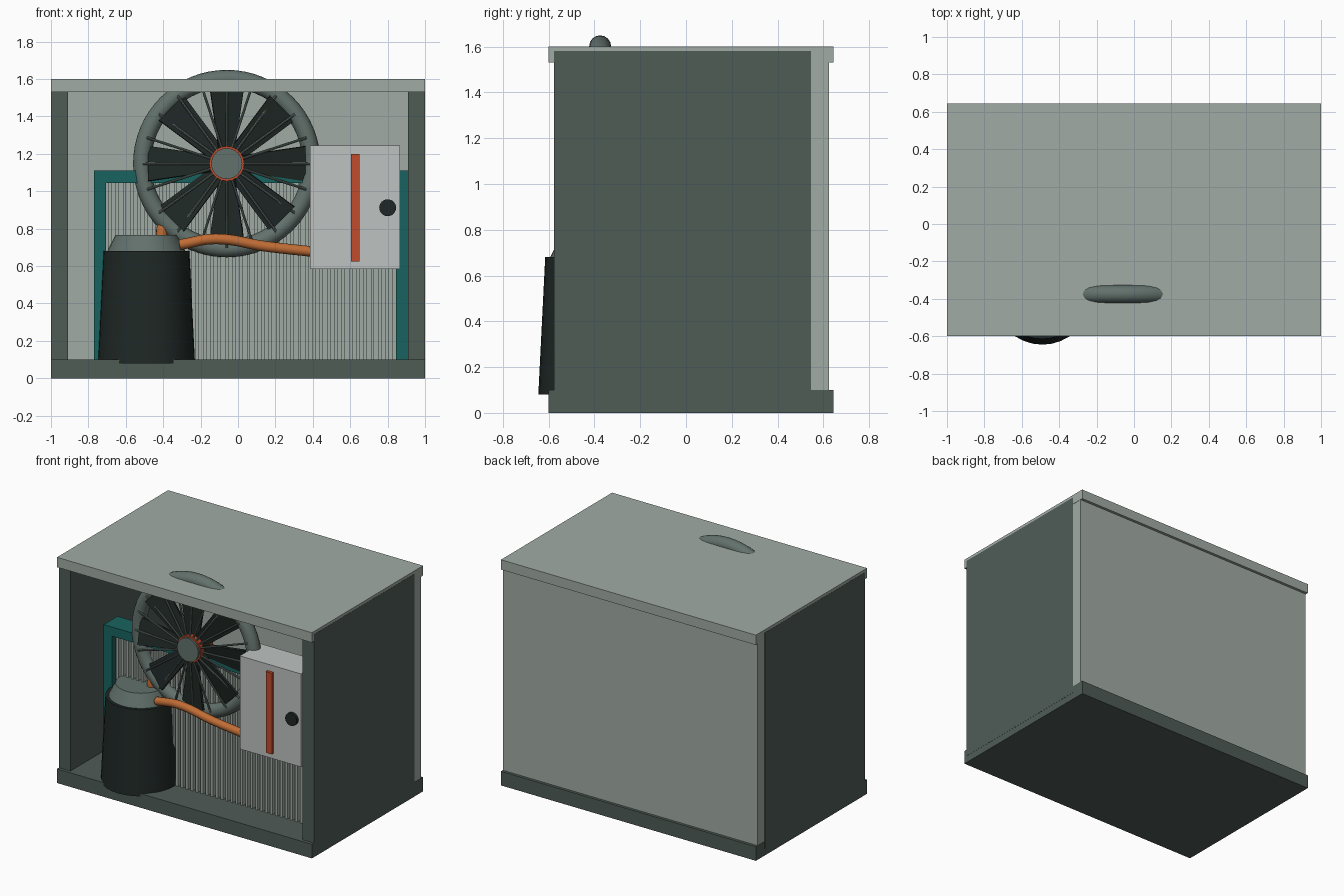
import bpy, math
from mathutils import Matrix, Vector

if "Cube" in bpy.data.objects:
    bpy.data.objects.remove(bpy.data.objects["Cube"])

mats = {}
def paint(ob, name, rgb):
    if name not in mats:
        m = bpy.data.materials.new(name)
        m.diffuse_color = [(c / 255) ** 2.2 for c in rgb] + [1]
        m.use_nodes = True
        m.node_tree.nodes["Principled BSDF"].inputs["Base Color"].default_value = m.diffuse_color
        mats[name] = m
    ob.data.materials.append(mats[name])

LIGHT = ("light_grey_green", (160, 170, 163))
DARK = ("dark_grey_green", (80, 92, 87))
MID = ("mid_grey_green", (98, 112, 107))
BLACK = ("near_black", (36, 44, 42))
TEAL = ("teal", (30, 100, 96))
COPPER = ("copper", (190, 108, 56))
RED = ("red_orange", (190, 76, 48))
PALE = ("pale_grey", (188, 193, 190))

def mesh_object(name, verts, faces, col):
    me = bpy.data.meshes.new(name)
    me.from_pydata(verts, [], faces)
    ob = bpy.data.objects.new(name, me)
    bpy.context.collection.objects.link(ob)
    paint(ob, *col)
    return ob

def box(name, x, y, z, col):
    v = [(a, b, c) for a in x for b in y for c in z]
    f = [(0, 1, 3, 2), (4, 6, 7, 5), (0, 4, 5, 1), (2, 3, 7, 6), (0, 2, 6, 4), (1, 5, 7, 3)]
    return mesh_object(name, v, f, col)

def cone(name, r1, r2, depth, loc, col, rot=(0, 0, 0), n=32):
    bpy.ops.mesh.primitive_cone_add(vertices=n, radius1=r1, radius2=r2, depth=depth, location=loc, rotation=rot)
    ob = bpy.context.object
    ob.name = name
    bpy.ops.object.shade_smooth_by_angle()
    paint(ob, *col)
    return ob

def pipe(name, pts, r, col):
    cu = bpy.data.curves.new(name, 'CURVE')
    cu.dimensions = '3D'
    cu.bevel_depth, cu.bevel_resolution, cu.use_fill_caps = r, 4, True
    sp = cu.splines.new('BEZIER')
    sp.bezier_points.add(len(pts) - 1)
    for p, co in zip(sp.bezier_points, pts):
        p.co = co
        p.handle_left_type = p.handle_right_type = 'AUTO'
    ob = bpy.data.objects.new(name, cu)
    bpy.context.collection.objects.link(ob)
    paint(ob, *col)

# Cabinet
box("base_tray", (-1, 1), (-.6, .645), (0, .1), DARK)
box("roof", (-1, 1), (-.6, .645), (1.53, 1.6), LIGHT)
box("back_panel", (-.998, .998), (.546, .625), (.08, 1.55), LIGHT)
for side, s in (("left", -1), ("right", 1)):
    box(side + "_side_panel", sorted((s * .91, s * 1.001)), (-.577, .546), (.05, 1.58), DARK)

# Coil frame and fins
FY = (-.405, -.25)
box("coil_frame_left", (-.77, -.705), FY, (.09, 1.11), TEAL)
box("coil_frame_right", (.845, .91), FY, (.09, 1.11), TEAL)
box("coil_frame_top", (-.705, .845), FY, (1.045, 1.11), TEAL)
for i in range(40):
    x = -.685 + i * .039
    box("coil_fin", (x - .009, x + .009), (-.375, -.265), (.09, 1.045), LIGHT)

# Fan ring
CX, CY, CZ = -.06, -.375, 1.148
bpy.ops.mesh.primitive_torus_add(location=(CX, CY, CZ), rotation=(math.pi / 2, 0, 0), major_radius=.453,
                                 minor_radius=.048, major_segments=64, minor_segments=16)
ring = bpy.context.object
ring.name = "fan_ring"
bpy.ops.object.shade_smooth_by_angle(angle=math.radians(60))
paint(ring, *MID)

# Fan blades, pitched tapered plates around the hub
centre = Matrix.Translation((CX, CY - .04, CZ))
for i in range(8):
    v = [(x, y, z) for y in (-.008, .008) for x, z in ((.05, -.04), (.42, -.095), (.42, .095), (.05, .04))]
    f = [(0, 1, 2, 3), (7, 6, 5, 4), (0, 4, 5, 1), (1, 5, 6, 2), (2, 6, 7, 3), (3, 7, 4, 0)]
    M = centre @ Matrix.Rotation(i * math.pi / 4, 4, 'Y') @ Matrix.Rotation(.2, 4, 'X')
    mesh_object("fan_blade", [M @ Vector(p) for p in v], f, BLACK)

# Guard spokes and hub
for i in range(20):
    a = i * math.tau / 20
    d = Vector((math.cos(a), 0, math.sin(a)))
    c = Vector((CX, 0, CZ))
    p, q = c + d * .05, c + d * .45
    p.y, q.y = -.455, -.42
    rot = (q - p).to_track_quat('Z', 'Y').to_euler()
    cone("guard_spoke", .007, .007, (q - p).length, (p + q) / 2, MID, rot, 8)
FACE = (math.pi / 2, 0, 0)
cone("fan_hub", .093, .093, .14, (CX, -.395, CZ), RED, FACE)
cone("hub_cap", .083, .083, .03, (CX, -.463, CZ), MID, FACE)

# Compressor
cone("compressor_body", .26, .23, .6, (-.49, -.385, .38), BLACK)
cone("compressor_cap", .21, .165, .09, (-.49, -.385, .722), MID)

# Copper pipes
pipe("riser_pipe", [(-.41, -.385, .74), (-.40, -.38, .82), (-.37, -.34, .89)], .032, COPPER)
pipe("control_pipe", [(-.31, -.465, .715), (-.12, -.485, .745), (.15, -.49, .705), (.42, -.49, .675)], .028, COPPER)

# Control box
box("control_box", (.385, .865), (-.53, -.3), (.585, 1.245), PALE)
box("control_box_strip", (.603, .65), (-.55, -.52), (.625, 1.2), RED)
cone("control_knob", .045, .045, .03, (.8, -.535, .912), BLACK, FACE)
